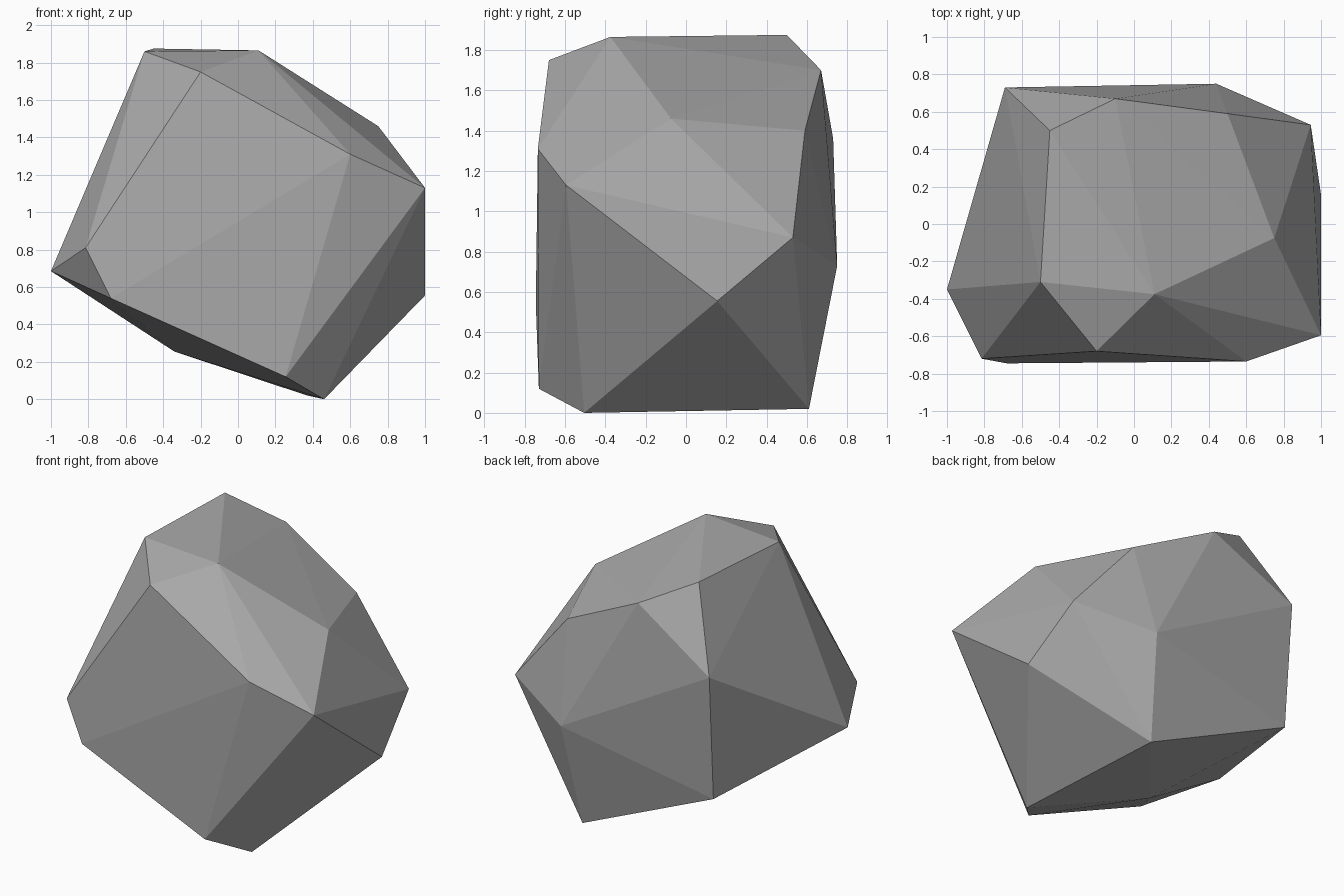
import bpy
import bmesh

# Remove only the default cube
default_cube = bpy.data.objects.get("Cube")
if default_cube is not None:
    bpy.data.objects.remove(default_cube, do_unlink=True)


def make_material(name, colour):
    """Create one flat, matte material."""
    material = bpy.data.materials.new(name)
    material.use_nodes = True
    material.diffuse_color = colour
    shader = material.node_tree.nodes.get("Principled BSDF")
    shader.inputs["Base Color"].default_value = colour
    shader.inputs["Roughness"].default_value = 1
    return material


def make_boulder(name, corner_groups, material):
    """Wrap a convex, flat-faced stone around groups of corner points."""
    mesh = bpy.data.meshes.new(name)
    bm = bmesh.new()
    for group in corner_groups:
        for corner in group:
            bm.verts.new(corner)
    hull = bmesh.ops.convex_hull(bm, input=bm.verts[:])
    # Drop any corner that ended up inside the stone
    loose = [vert for vert in bm.verts if not vert.link_faces]
    bmesh.ops.delete(bm, geom=loose, context="VERTS")
    bmesh.ops.recalc_face_normals(bm, faces=bm.faces[:])
    for face in bm.faces:
        face.smooth = False
    bm.to_mesh(mesh)
    bm.free()
    mesh.materials.append(material)
    boulder = bpy.data.objects.new(name, mesh)
    bpy.context.collection.objects.link(boulder)
    return boulder


# Corners of the nearly level top
crown = [(-.5, -.31, 1.86), (.11, -.375, 1.865), (-.45, .5, 1.875)]

# Corners of the broad slanted front face
front_rim = [(-.2, -.68, 1.75), (.6, -.735, 1.31), (-.815, -.72, .81),
             (-.68, -.745, .54), (.255, -.73, .12)]

# Corners of the left and right flanks
flanks = [(1, -.595, 1.13), (.75, -.075, 1.46), (1, .155, .555),
          (.945, .53, .87), (-1, -.35, .685)]

# Corners of the back
back_rim = [(-.1, .67, 1.7), (.5, .59, 1.4), (-.69, .73, 1.36),
            (.44, .75, .73), (-.68, .67, .49)]

# Corners of the underside
base = [(.46, -.505, 0), (.37, .61, .02), (-.34, -.25, .255)]

stone_grey = make_material("stone grey", (.4, .4, .4, 1))
make_boulder("boulder", [crown, front_rim, flanks, back_rim, base], stone_grey)
